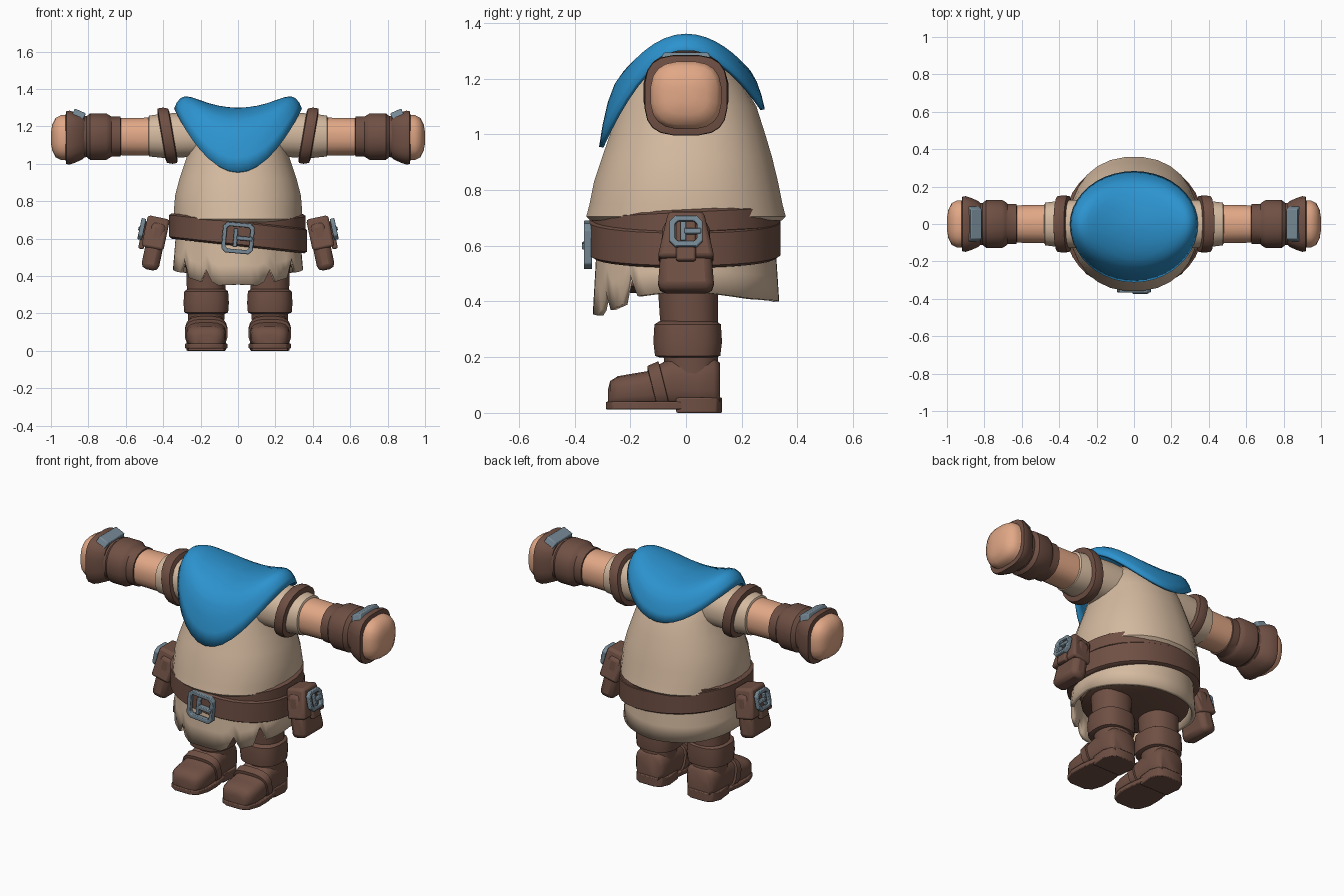
import bpy, bmesh, math
from mathutils import Matrix, Vector

if "Cube" in bpy.data.objects:
    bpy.data.objects.remove(bpy.data.objects["Cube"])


def material(name, rgb):
    m = bpy.data.materials.new(name)
    m.diffuse_color = (*rgb, 1)
    m.use_nodes = True
    m.node_tree.nodes["Principled BSDF"].inputs["Base Color"].default_value = m.diffuse_color
    return m


CLOTH = material("beige_cloth", (0.66, 0.49, 0.35))
SKIN = material("skin", (0.76, 0.39, 0.24))
LEATHER = material("brown_leather", (0.16, 0.08, 0.058))
BLUE = material("blue_cloth", (0.025, 0.29, 0.62))
METAL = material("grey_metal", (0.18, 0.25, 0.30))


def finish(name, verts, faces, mat, mirror=False, bevel=0, thick=0, angle=35):
    me = bpy.data.meshes.new(name)
    me.from_pydata(verts, [], faces)
    bm = bmesh.new()
    bm.from_mesh(me)
    bmesh.ops.recalc_face_normals(bm, faces=bm.faces)
    bm.to_mesh(me)
    bm.free()
    me.materials.append(mat)
    me.polygons.foreach_set("use_smooth", [True] * len(me.polygons))
    me.set_sharp_from_angle(angle=math.radians(angle))
    ob = bpy.data.objects.new(name, me)
    bpy.context.collection.objects.link(ob)
    if thick:
        m = ob.modifiers.new("thickness", "SOLIDIFY")
        m.thickness, m.offset = thick, -1
    if bevel:
        m = ob.modifiers.new("bevel", "BEVEL")
        m.width, m.segments = bevel, 2
    if mirror:
        ob.modifiers.new("mirror", "MIRROR")
    return ob


def loft(name, axis, rings, mat, n=24, power=2.0, bend=None, cap=True, **kw):
    """Rings are (position, radius a, radius b, centre a, centre b) along an axis."""
    verts, faces = [], []
    for t, ra, rb, ca, cb in rings:
        for i in range(n):
            a = 2 * math.pi * (i + 0.5) / n
            c, s = math.cos(a), math.sin(a)
            p = ca + ra * math.copysign(abs(c) ** (2 / power), c)
            q = cb + rb * math.copysign(abs(s) ** (2 / power), s)
            v = {"X": (t, p, q), "Y": (p, t, q), "Z": (p, q, t)}[axis]
            verts.append(bend(*v) if bend else v)
    for k in range(len(rings) - 1):
        for i in range(n):
            j = (i + 1) % n
            faces.append((k * n + i, k * n + j, k * n + n + j, k * n + n + i))
    if cap:
        faces += [tuple(range(n)), tuple(range(len(verts) - n, len(verts)))]
    return finish(name, verts, faces, mat, **kw)


def box(name, size, mat, matrix, taper=1.0, **kw):
    verts = []
    for z in (-0.5, 0.5):
        f = taper if z > 0 else 1.0
        for x, y in ((-.5, -.5), (.5, -.5), (.5, .5), (-.5, .5)):
            verts.append(matrix @ Vector((x * size[0], y * size[1] * f, z * size[2])))
    faces = [(0, 1, 2, 3), (4, 5, 6, 7)] + [(i, (i + 1) % 4, (i + 1) % 4 + 4, i + 4) for i in range(4)]
    return finish(name, verts, faces, mat, **kw)


def buckle(name, w, h, t, d, matrix, mirror=False):
    """Clipped-corner frame with a centre bar and prong, facing local -y."""
    verts, faces = [], []
    for ins, y in ((0, -d / 2), (t, -d / 2), (t, d / 2), (0, d / 2)):
        a, b, c = w / 2 - ins, h / 2 - ins, 0.022 - ins * 0.5
        for x, z in ((a - c, b), (a, b - c), (a, c - b), (a - c, -b),
                     (c - a, -b), (-a, c - b), (-a, b - c), (c - a, b)):
            verts.append(matrix @ Vector((x, y, z)))
    for k in range(4):
        for i in range(8):
            j, m = (i + 1) % 8, (k + 1) % 4
            faces.append((k * 8 + i, k * 8 + j, m * 8 + j, m * 8 + i))
    finish(name + "_frame", verts, faces, METAL, mirror, 0.004)
    box(name + "_bar", (t, d, h * 0.6), METAL, matrix @ Matrix.Translation((-w * 0.08, 0, 0)),
        mirror=mirror, bevel=0.004)
    box(name + "_prong", (w * 0.5, d, t), METAL, matrix @ Matrix.Translation((w * 0.2, -0.006, 0)),
        mirror=mirror, bevel=0.004)


# Tunic top with a thick overhanging hem
loft("tunic", "Z", [(0.72, .30, .30, 0, 0), (0.69, .325, .345, 0, 0), (0.705, .345, .36, 0, 0),
                    (0.75, .345, .348, 0, 0), (0.83, .338, .332, 0, 0), (0.92, .315, .306, 0, 0.004),
                    (1.0, .288, .28, 0, 0.006), (1.1, .255, .25, 0, 0.004), (1.2, .24, .195, 0, 0),
                    (1.265, .20, .11, 0, 0)], CLOTH, n=28, power=2.2, angle=45)

# Skirt with a torn front hem, given as angle from the front and hem height
HEM = [(0, .355), (18, .35), (24, .37), (30, .44), (36, .37), (48, .39), (54, .50), (60, .42),
       (90, .44), (135, .41), (180, .40)]


def hem_height(deg):
    for (a, za), (b, zb) in zip(HEM, HEM[1:]):
        if a <= deg <= b:
            return za + (zb - za) * (deg - a) / (b - a)


N = 60
sv, sf = [], []
for level in (0, 0.35, 0.7, 1):
    for i in range(N):
        a = 2 * math.pi * i / N
        deg = min(i, N - i) * 6
        z = 0.70 + (hem_height(deg) - 0.70) * level
        f = 0.96 + level * (0.06 + 0.05 * max(0, 1 - abs(deg - 63) / 25))
        sv.append((0.34 * f * math.sin(a), -0.328 * f * math.cos(a), z))
for k in range(3):
    for i in range(N):
        j = (i + 1) % N
        sf.append((k * N + i, k * N + j, k * N + N + j, k * N + N + i))
finish("skirt", sv, sf, CLOTH, thick=0.022)
loft("hips", "Z", [(0.43, .24, .22, 0, .01), (0.455, .305, .29, 0, .01), (0.6, .30, .28, 0, 0)], LEATHER)


# Two overlapping belts
def belt(name, rx, ry, z, half, bend):
    loft(name, "Z", [(z - half, rx - .015, ry - .015, 0, 0), (z - half + .01, rx, ry, 0, 0),
                     (z + half - .01, rx, ry, 0, 0), (z + half, rx - .015, ry - .015, 0, 0)],
         LEATHER, n=32, power=2.15, bend=bend)


belt("upper_belt", .362, .338, 0.685, 0.045, lambda x, y, z: (x, y, z + 0.05 * y))
belt("lower_belt", .37, .345, 0.628, 0.068, lambda x, y, z: (x, y - .004, z - 0.11 * x))
buckle("belt_buckle", .17, .165, .022, .03,
       Matrix.Translation((0, -.352, .603)) @ Matrix.Rotation(math.radians(5), 4, "Y"))

# Hip pouches, leaning outward at the bottom
P = Matrix.Translation((.445, 0, .57)) @ Matrix.Rotation(math.radians(-12), 4, "Y")
T = Matrix.Translation
box("pouch_body", (.095, .205, .26), LEATHER, P @ T((0, 0, -.01)), taper=0.8, mirror=True, bevel=.03)
box("pouch_flap", (.12, .205, .17), LEATHER, P @ T((.008, 0, .06)), taper=0.62, mirror=True, bevel=.015)
box("pouch_strap", (.03, .07, .15), LEATHER, P @ T((.068, 0, .035)), mirror=True, bevel=.008)
buckle("pouch_buckle", .12, .115, .02, .025,
       P @ T((.085, 0, .065)) @ Matrix.Rotation(math.radians(90), 4, "Z"), True)

# Shoulder cape: saddle-shaped cloth with a long front point
cv, cf = [(0, -.01, 1.30)], []
RAD = (.15, .3, .45, .6, .72, .82, .9, .96, 1.0)
NC = 40
for r in RAD:
    for i in range(NC):
        a = 2 * math.pi * i / NC
        c, s = math.cos(a), math.sin(a)
        drop = (0.345 if s < 0 else 0.21) * s * s + 0.006 * c * c
        z = 1.30 - drop * (0.35 * r ** 2 + 0.65 * r ** 9) + 0.118 * c * c * r * r * (1 - r ** 8)
        cv.append((.342 * r * c, (.312 if s < 0 else .283) * r * s, z))
for i in range(NC):
    j = (i + 1) % NC
    cf.append((0, 1 + i, 1 + j))
    for k in range(len(RAD) - 1):
        b = 1 + k * NC
        cf.append((b + i, b + NC + i, b + NC + j, b + j))
finish("shoulder_cape", cv, cf, BLUE, thick=0.016, angle=50)


# Arms, built along +x and mirrored
def arm(name, rings, mat, n=20, power=2.3, **kw):
    loft(name, "X", [(x, ry, rz, 0, z) for x, ry, rz, z in rings], mat, n=n, power=power,
         mirror=True, **kw)


arm("sleeve", [(.10, .14, .12, 1.14), (.24, .135, .12, 1.155), (.40, .125, .12, 1.15),
               (.475, .115, .11, 1.148), (.48, .10, .10, 1.148)], CLOTH)
arm("sleeve_band", [(.345, .13, .13, 1.15), (.35, .15, .147, 1.15), (.375, .155, .152, 1.15),
                    (.405, .15, .147, 1.15), (.41, .12, .12, 1.15)], LEATHER,
    bend=lambda x, y, z: (x + 0.17 * (z - 1.15), y, z))
arm("forearm", [(.44, .105, .103, 1.145), (.66, .10, .10, 1.145)], SKIN)
arm("bracer", [(.625, .09, .09, 1.145), (.628, .108, .108, 1.145), (.675, .108, .108, 1.145),
               (.685, .118, .114, 1.145), (.705, .13, .126, 1.145), (.79, .13, .126, 1.145),
               (.81, .112, .11, 1.145), (.84, .118, .118, 1.145)], LEATHER)
arm("glove", [(.82, .11, .11, 1.145), (.835, .125, .122, 1.143), (.87, .14, .135, 1.14),
              (.90, .15, .145, 1.14), (.918, .148, .143, 1.14), (.922, .12, .12, 1.14)],
    LEATHER, power=3.2)
arm("fist", [(.89, .128, .122, 1.14), (.945, .128, .122, 1.14), (.975, .112, .106, 1.14),
             (.993, .075, .07, 1.14), (1.0, .03, .03, 1.14)], SKIN, power=2.8, angle=50)
box("hand_plate", (.065, .20, .045), METAL, T((.852, 0, 1.262)) @ Matrix.Rotation(math.radians(-24), 4, "Y"),
    taper=.8, mirror=True, bevel=.006)

# Legs and boots, built at +x and mirrored
LX = .17
loft("leg", "Z", [(.10, .095, .095, LX, .022), (.19, .098, .098, LX, .018), (.35, .105, .105, LX, .01),
                  (.50, .11, .11, LX, .005)], LEATHER, power=2.3, mirror=True)
loft("boot_cuff", "Z", [(.198, .10, .10, LX, .006), (.205, .118, .118, LX, .006), (.255, .122, .124, LX, .006),
                        (.318, .118, .12, LX, .006), (.33, .10, .10, LX, .006)],
     LEATHER, power=2.6, mirror=True)
# Foot sections: y, half width, top height
FOOT = [(-.28, .05, .085), (-.272, .08, .115), (-.245, .098, .132), (-.20, .106, .14), (-.14, .106, .15),
        (-.09, .103, .178), (-.05, .10, .20), (.04, .098, .20), (.10, .095, .20), (.122, .075, .18)]
loft("boot_foot", "Y", [(y, w, (h - .015) / 2, LX, (h + .015) / 2) for y, w, h in FOOT],
     LEATHER, n=20, power=3, mirror=True, angle=50)


def sole(name, z0, z1, outline):
    n = len(outline) * 2
    half = [(LX + w, y) for y, w in outline]
    loop = half + [(2 * LX - x, y) for x, y in reversed(half)]
    verts = [(x, y, z) for z in (z0, z1) for x, y in loop]
    faces = [tuple(range(n)), tuple(range(n, 2 * n))]
    faces += [(i, (i + 1) % n, (i + 1) % n + n, i + n) for i in range(n)]
    finish(name, verts, faces, LEATHER, mirror=True, bevel=.005)


sole("boot_sole", .012, .04, [(-.288, .05), (-.265, .09), (-.20, .113), (-.12, .113), (-.03, .10), (.02, .09)])
sole("boot_heel", 0, .055, [(-.035, .095), (.06, .105), (.11, .085), (.13, .05)])
loft("instep_strap", "Y", [(-.125, .09, .06, LX, .09), (-.122, .114, .077, LX, .092),
                           (-.078, .114, .086, LX, .10), (-.075, .09, .06, LX, .10)], LEATHER, n=20, power=3,
     mirror=True, bend=lambda x, y, z: (x, y - 0.25 * (z - .1), z))
